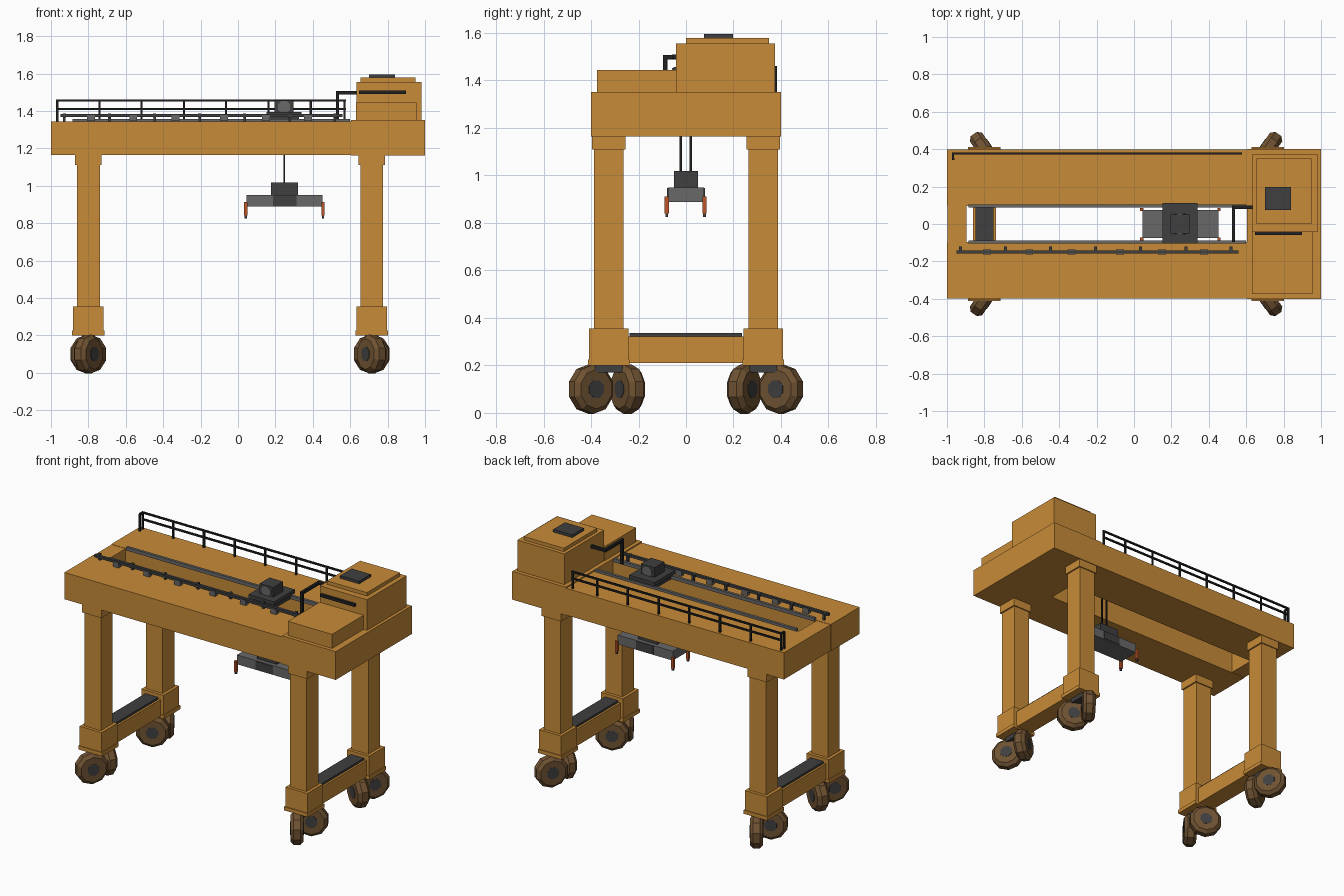
import bpy, bmesh, math
from mathutils import Vector

if "Cube" in bpy.data.objects:
    bpy.data.objects.remove(bpy.data.objects["Cube"])


def mat(name, r, g, b):
    m = bpy.data.materials.new(name)
    m.diffuse_color = (r, g, b, 1)
    m.use_nodes = True
    m.node_tree.nodes["Principled BSDF"].inputs["Base Color"].default_value = m.diffuse_color
    return m


ORANGE = mat("crane_orange", 0.58, 0.26, 0.04)
TIRE = mat("tire_brown", 0.16, 0.085, 0.032)
DARK = mat("dark_grey", 0.05, 0.05, 0.052)
BLACK = mat("rail_black", 0.015, 0.015, 0.016)
GREY = mat("mid_grey", 0.14, 0.14, 0.14)
RED = mat("grab_red", 0.50, 0.09, 0.022)


def finish(name, bm, material):
    me = bpy.data.meshes.new(name)
    bm.to_mesh(me)
    bm.free()
    ob = bpy.data.objects.new(name, me)
    me.materials.append(material)
    bpy.context.collection.objects.link(ob)
    return ob


def box(name, material, x, y, z):
    """Box from (min, max) ranges on each axis."""
    bm = bmesh.new()
    bmesh.ops.create_cube(bm, size=1)
    for v in bm.verts:
        v.co = [r[0] if c < 0 else r[1] for c, r in zip(v.co, (x, y, z))]
    return finish(name, bm, material)


def around(c, w):
    return (c - w / 2, c + w / 2)


def cyl(name, material, centre, axis, radius, depth, sides, chamfer=0):
    """Cylinder along an axis, with optional chamfered rims and a flat at the bottom."""
    bm = bmesh.new()
    bmesh.ops.create_cone(bm, cap_ends=True, segments=sides, radius1=radius,
                          radius2=radius, depth=depth)
    if chamfer:
        rims = [e for e in bm.edges if abs(e.verts[0].co.z - e.verts[1].co.z) < 1e-5]
        bmesh.ops.bevel(bm, geom=rims, offset=chamfer, segments=1, affect='EDGES')
    zdir = Vector(axis).normalized()
    up = Vector((0, 0, 1)) if abs(zdir.z) < 0.9 else Vector((0, 1, 0))
    side = up.cross(zdir).normalized()
    half = math.pi / sides
    for v in bm.verts:
        a, b, c = v.co
        a, b = a * math.cos(half) - b * math.sin(half), a * math.sin(half) + b * math.cos(half)
        v.co = Vector(centre) + b * side + a * up + c * zdir
    return finish(name, bm, material)


def pipe(name, material, points, w):
    """Square bars joining points along the axes."""
    for a, b in zip(points, points[1:]):
        box(name, material, *[(min(p, q) - w / 2, max(p, q) + w / 2) for p, q in zip(a, b)])


# Legs, feet and wheels at the four corners
for sx, cx in ((-1, -0.80), (1, 0.715)):
    for sy in (-1, 1):
        cy = sy * 0.325
        box("leg", ORANGE, around(cx, 0.122), around(cy, 0.125), (0.3, 1.17))
        box("leg_cap", ORANGE, around(cx, 0.142), around(cy, 0.14), (1.11, 1.165))
        box("foot", ORANGE, around(cx, 0.162), around(cy, 0.165), (0.205, 0.355))
        box("foot_skirt", ORANGE, around(cx, 0.174), around(cy, 0.174), (0.2, 0.225))
        box("wheel_mount", DARK, around(cx, 0.07), around(cy, 0.115), (0.17, 0.202))
        for wy, ax, ay in ((0.40, 0.82, -0.57), (0.246, 0.5, 0.86)):
            c = (cx, sy * wy, 0.1)
            axis = (sx * ax, sy * ay, 0)
            cyl("tire", TIRE, c, axis, 0.104, 0.08, 10, 0.02)
            cyl("hub", DARK, c, axis, 0.04, 0.084, 8)
    # Sill beam with walkway plate
    box("sill_beam", ORANGE, around(cx, 0.122), (-0.26, 0.26), (0.21, 0.322))
    box("sill_walkway", DARK, around(cx, 0.095), (-0.238, 0.235), (0.322, 0.336))

# Top frame
for sy in (-1, 1):
    box("girder", ORANGE, (-1, 0.61), (min(sy * 0.095, sy * 0.398), max(sy * 0.095, sy * 0.398)),
        (1.165, 1.343))
    box("trolley_rail", GREY, (-0.885, 0.6), around(sy * 0.096, 0.018), (1.335, 1.358))
box("end_beam", ORANGE, (-0.998, -0.895), (-0.1, 0.1), (1.167, 1.341))
box("machine_deck", ORANGE, (0.605, 1), (-0.4, 0.4), (1.163, 1.351))

# Machine house
box("low_house", ORANGE, (0.63, 0.955), (-0.375, -0.04), (1.35, 1.445))
box("tall_house", ORANGE, (0.633, 0.98), (-0.042, 0.375), (1.35, 1.555))
box("roof_slab", ORANGE, (0.655, 0.95), (0.0, 0.35), (1.55, 1.578))
box("roof_vent", DARK, (0.70, 0.84), (0.075, 0.197), (1.575, 1.596))
pipe("wall_handrail", BLACK, [(0.655, -0.05, 1.50), (0.89, -0.05, 1.50)], 0.018)
pipe("cable_duct", BLACK, [(0.532, -0.087, 1.35), (0.532, -0.087, 1.498),
                           (0.532, 0.09, 1.498), (0.63, 0.09, 1.498)], 0.018)

# Walkway railing
for z in (1.41, 1.455):
    box("railing_bar", BLACK, (-0.973, 0.577), around(0.378, 0.011), around(z, 0.011))
for i in range(8):
    x = min(-0.967 + i * 0.226, 0.57)
    box("railing_post", BLACK, around(x, 0.011), around(0.378, 0.011), (1.34, 1.455))
box("railing_end_post", BLACK, around(-0.967, 0.012), around(0.347, 0.012), (1.34, 1.455))
box("railing_end_bar", BLACK, around(-0.967, 0.011), (0.347, 0.378), around(1.455, 0.011))

# Cable festoon track
box("festoon_bar", DARK, (-0.95, 0.56), around(-0.15, 0.018), around(1.376, 0.016))
for i in range(7):
    x = -0.928 + i * 0.241
    box("festoon_bracket", DARK, around(x, 0.016), (-0.158, -0.12), around(1.376, 0.02))
    box("festoon_post", DARK, around(x, 0.014), around(-0.127, 0.014), (1.34, 1.38))
for x in (-0.785, -0.56, -0.335, -0.075, 0.15, 0.375):
    box("festoon_clip", GREY, around(x, 0.042), around(-0.15, 0.028), (1.345, 1.379))

# Trolley and hoist
box("trolley_base", DARK, (0.17, 0.325), (-0.09, 0.095), (1.335, 1.37))
box("trolley_plate", DARK, (0.152, 0.34), (-0.105, 0.113), (1.368, 1.393))
box("hoist_housing", DARK, (0.196, 0.296), (-0.052, 0.052), (1.39, 1.457))
cyl("hoist_drum", GREY, (0.246, 0, 1.421), (0, 1, 0), 0.035, 0.116, 8)
for y in (-0.022, 0.02):
    box("hoist_cable", BLACK, around(0.247, 0.008), around(y, 0.009), (1.0, 1.345))

# Load spreader
box("head_block", DARK, (0.176, 0.32), around(0, 0.1), (0.94, 1.018))
box("spreader_beam", GREY, (0.045, 0.452), around(0, 0.15), (0.888, 0.95))
box("spreader_centre", DARK, (0.186, 0.312), around(0, 0.158), (0.893, 0.948))
for x in (0.041, 0.455):
    for y in (-0.081, 0.078):
        box("grab_arm", RED, around(x, 0.017), around(y, 0.017), (0.84, 0.912))
        box("grab_tip", DARK, around(x, 0.012), around(y, 0.012), (0.826, 0.842))
